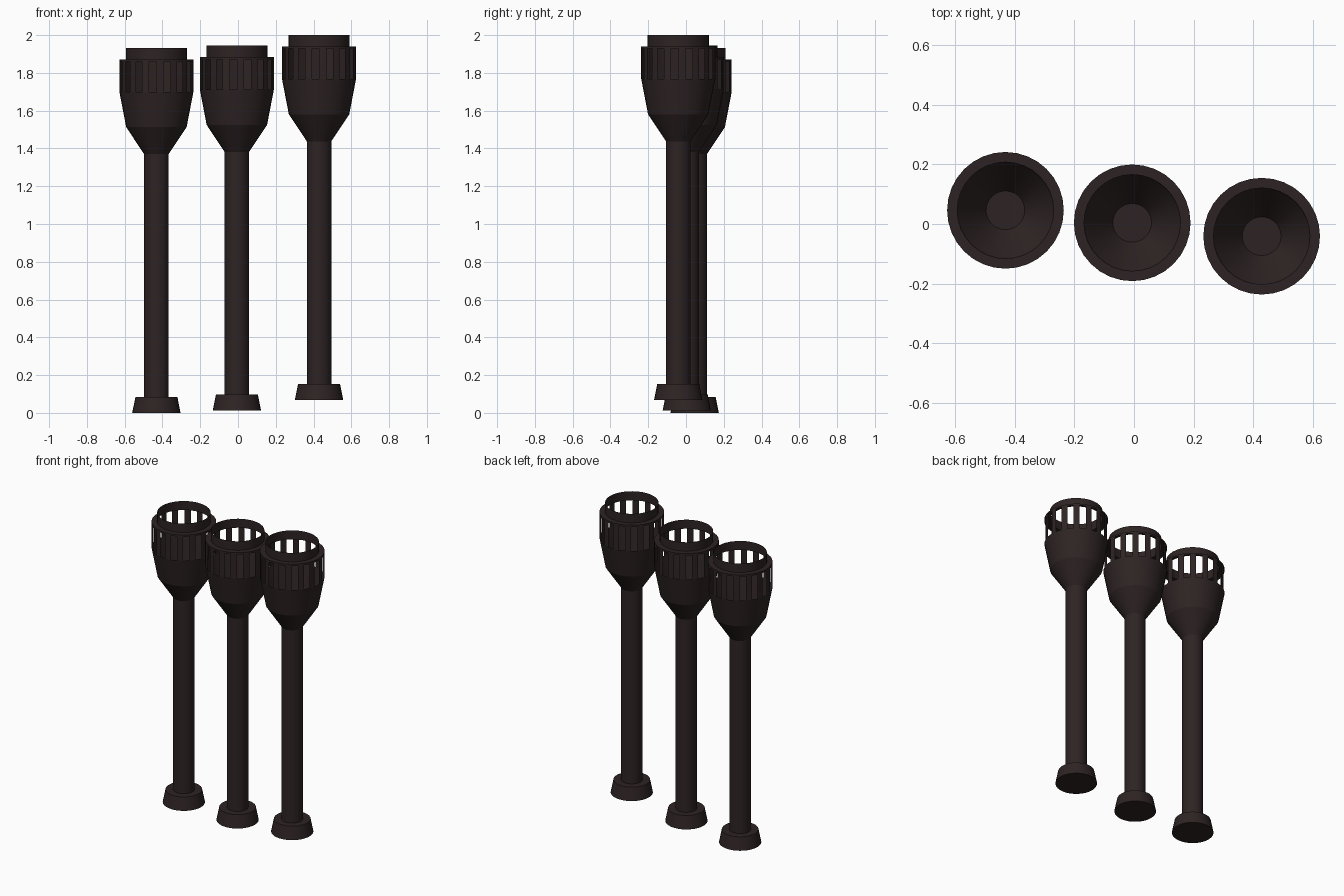
import bpy, bmesh, math

if "Cube" in bpy.data.objects:
    bpy.data.objects.remove(bpy.data.objects["Cube"])

SIDES = 32
dark = bpy.data.materials.new("dark_brown_iron")
dark.diffuse_color = (0.027, 0.017, 0.017, 1)
dark.use_nodes = True
dark.node_tree.nodes["Principled BSDF"].inputs["Base Color"].default_value = dark.diffuse_color


def lathe(name, profile, loc, cap_bottom=False, slotted=()):
    """Spin (radius, z) points round z; spans listed in slotted lose every other face."""
    bm = bmesh.new()
    rings = []
    for r, z in profile:
        rings.append([bm.verts.new((r * math.cos(2 * math.pi * i / SIDES),
                                    r * math.sin(2 * math.pi * i / SIDES), z))
                      for i in range(SIDES)])
    for s in range(len(rings) - 1):
        lo, hi = rings[s], rings[s + 1]
        for i in range(SIDES):
            if s in slotted and i % 2:
                continue
            j = (i + 1) % SIDES
            bm.faces.new((lo[i], lo[j], hi[j], hi[i]))
    if cap_bottom:
        bm.faces.new(rings[0][::-1])
    mesh = bpy.data.meshes.new(name)
    bm.to_mesh(mesh)
    bm.free()
    mesh.materials.append(dark)
    ob = bpy.data.objects.new(name, mesh)
    ob.location = loc
    bpy.context.collection.objects.link(ob)
    bpy.ops.object.select_all(action='DESELECT')
    ob.select_set(True)
    bpy.context.view_layer.objects.active = ob
    bpy.ops.object.shade_smooth_by_angle(angle=math.radians(20))
    return ob


# three torches, stepped in height
places = {"left": (-0.432, 0.046, 0.0),
          "middle": (-0.006, 0.004, 0.012),
          "right": (0.429, -0.041, 0.068)}

for side, loc in places.items():
    # tapered foot
    lathe(side + "_foot", [(0.128, 0), (0.111, 0.085), (0.065, 0.085)], loc, cap_bottom=True)
    # straight pole
    lathe(side + "_pole", [(0.065, 0.085), (0.065, 1.37)], loc)
    # open flared bowl
    lathe(side + "_bowl", [(0.065, 1.37), (0.16, 1.513), (0.196, 1.70)], loc, cap_bottom=True)
    # slatted cage, shoulder and top collar
    lathe(side + "_cage", [(0.196, 1.70), (0.196, 1.86), (0.196, 1.872),
                           (0.162, 1.872), (0.162, 1.932)], loc, slotted=(0,))
